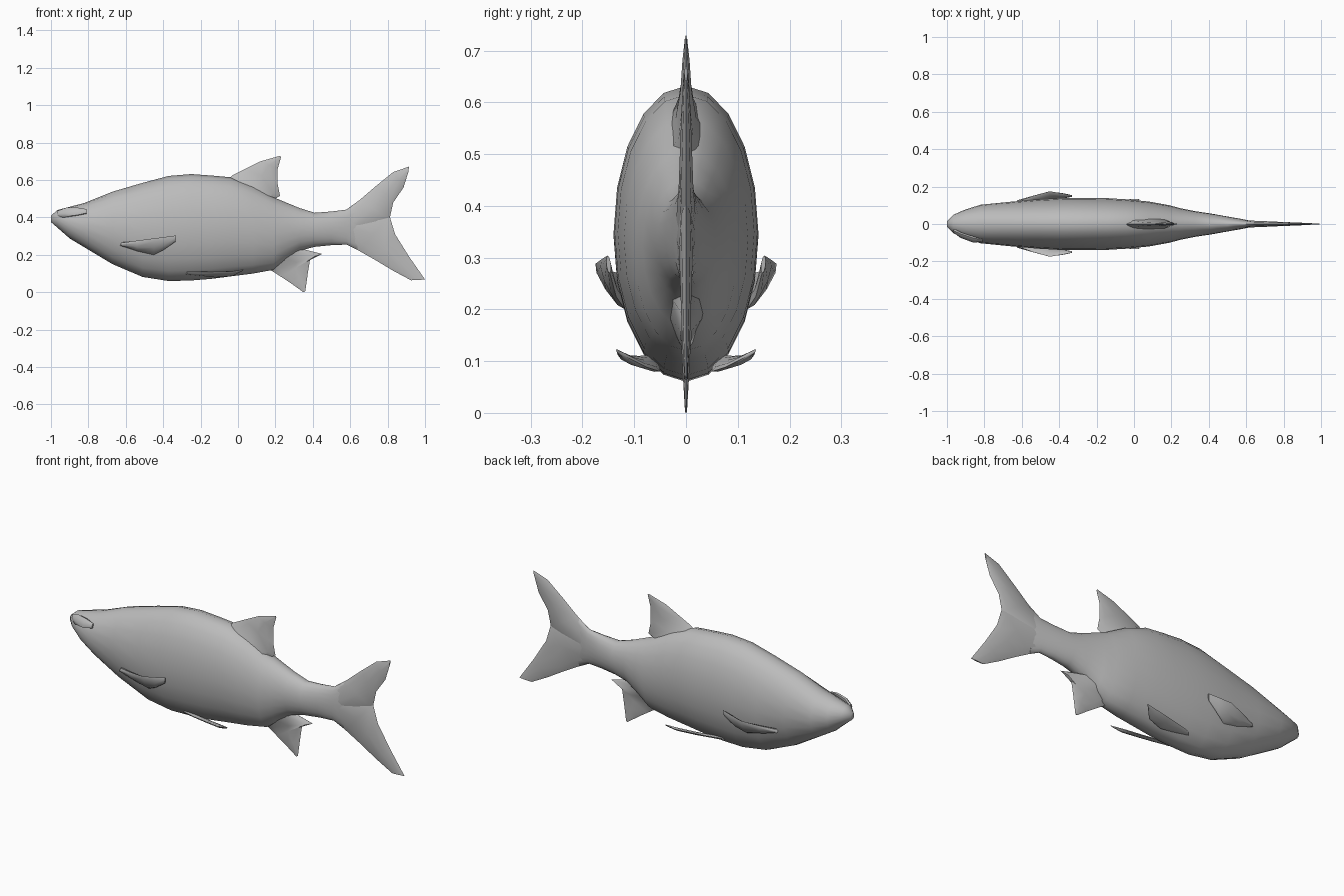
import bpy, bmesh, math
from mathutils import Vector

grey = bpy.data.materials.new("plain grey")
grey.diffuse_color = (0.5, 0.5, 0.5, 1)


def loft(name, rows, sides=8):
    """Skin of elliptical rings; each row is (edge point, opposite edge point, half thickness vector)."""
    bm = bmesh.new()
    rings = []
    for p, q, w in rows:
        p, q, w = Vector(p), Vector(q), Vector(w)
        mid, half = (p + q) / 2, (q - p) / 2
        rings.append([bm.verts.new(mid - half * math.cos(a) + w * math.sin(a))
                      for a in (2 * math.pi * i / sides for i in range(sides))])
    for a, b in zip(rings, rings[1:]):
        for i in range(sides):
            j = (i + 1) % sides
            bm.faces.new((a[i], a[j], b[j], b[i]))
    bm.faces.new(rings[0])
    bm.faces.new(rings[-1])
    bmesh.ops.recalc_face_normals(bm, faces=bm.faces)
    me = bpy.data.meshes.new(name)
    bm.to_mesh(me)
    bm.free()
    me.materials.append(grey)
    ob = bpy.data.objects.new(name, me)
    bpy.context.collection.objects.link(ob)
    bpy.ops.object.select_all(action='DESELECT')
    ob.select_set(True)
    bpy.context.view_layer.objects.active = ob
    bpy.ops.object.shade_smooth_by_angle(angle=math.radians(50))
    return ob


def upright(name, rows, sides=8):
    """Loft in the middle plane; rows are (x1, z1, x2, z2, half thickness)."""
    return loft(name, [((a, 0, b), (c, 0, d), (0, w, 0)) for a, b, c, d, w in rows], sides)


def paired(name, rows):
    """Build a loft on the +y side and its mirror image on the -y side."""
    for side, s in (("left", 1), ("right", -1)):
        loft(name + "_" + side,
             [tuple((v[0], v[1] * s, v[2]) for v in row) for row in rows])


# Body: x, belly z, back z, half width
body = [
    (-1.0, .375, .41, .014), (-.965, .345, .44, .05), (-.90, .288, .457, .078),
    (-.82, .24, .478, .103), (-.67, .15, .538, .118), (-.51, .082, .585, .132),
    (-.37, .06, .622, .14), (-.25, .063, .632, .14), (-.14, .072, .624, .138),
    (-.04, .085, .615, .132), (.08, .10, .57, .12), (.19, .12, .508, .10),
    (.25, .165, .483, .084), (.33, .222, .45, .068), (.41, .243, .425, .056),
    (.50, .252, .432, .04), (.58, .255, .442, .026), (.64, .226, .485, .014)]
upright("body", [(x, b, x, t, w) for x, b, t, w in body], 20)

# Forked tail
upright("tail_upper_lobe", [
    (.57, .435, .59, .28, .02), (.65, .493, .81, .39, .014), (.74, .57, .83, .48, .011),
    (.83, .643, .885, .56, .008), (.915, .672, .91, .64, .003)])
upright("tail_lower_lobe", [
    (.57, .26, .59, .42, .02), (.65, .22, .81, .41, .0135), (.73, .175, .84, .31, .011),
    (.83, .115, .915, .19, .008), (.925, .064, 1.0, .068, .003)])

# Back fin and belly fin
upright("dorsal_fin", [
    (-.08, .58, .18, .49, .045), (-.03, .625, .225, .515, .02), (.04, .66, .212, .58, .011),
    (.12, .70, .212, .66, .007), (.225, .73, .23, .722, .002)])
upright("anal_fin", [
    (.12, .15, .33, .235, .04), (.18, .115, .45, .205, .012), (.23, .083, .385, .175, .009),
    (.29, .043, .373, .10, .006), (.35, .0, .36, .006, .002)])

# Side fins, flaring out and backwards
t = (0, .009, -.006)
paired("pectoral_fin", [
    ((-.63, .115, .25), (-.62, .12, .265), t), ((-.54, .112, .22), (-.54, .15, .276), t),
    ((-.45, .118, .20), (-.45, .175, .288), t), ((-.40, .135, .225), (-.38, .163, .297), t),
    ((-.335, .147, .27), (-.33, .152, .304), (0, .004, -.003))])
u = (0, -.003, .007)
paired("pelvic_fin", [
    ((-.28, .06, .10), (-.27, .08, .108), u), ((-.20, .05, .09), (-.20, .098, .108), u),
    ((-.12, .05, .08), (-.12, .115, .11), u), ((-.03, .075, .088), (-.03, .132, .112), u),
    ((.02, .125, .113), (.03, .135, .122), (0, -.001, .003))])

# Raised brow beside the snout
loft("brow_ridge", [
    ((-.97, -.03, .40), (-.965, -.035, .435), (0, .012, 0)),
    ((-.93, -.065, .40), (-.92, -.055, .452), (0, .014, .004)),
    ((-.86, -.09, .41), (-.86, -.075, .453), (0, .016, .005)),
    ((-.81, -.092, .42), (-.81, -.085, .445), (0, .006, 0))])
